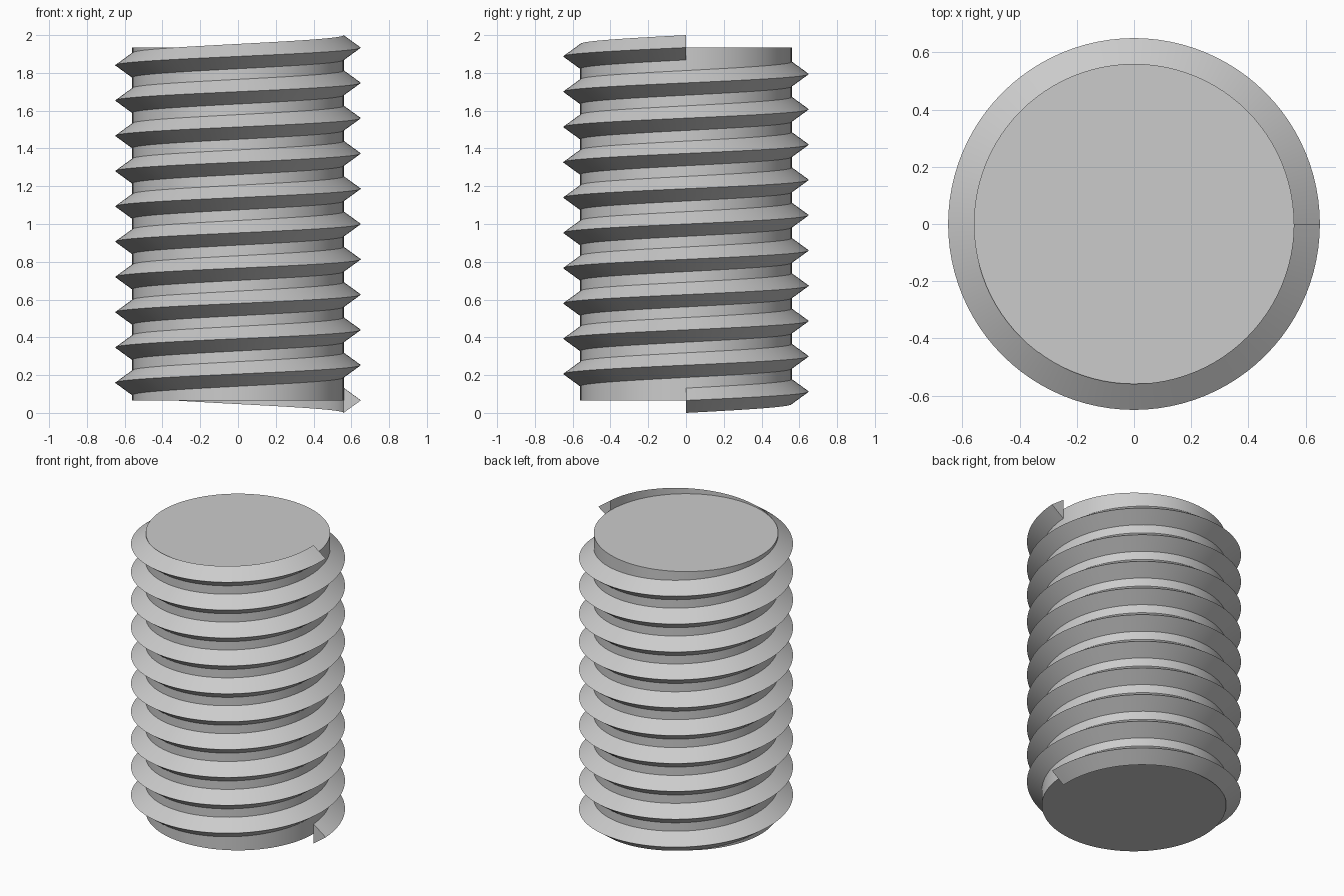
import bpy
import bmesh
from math import cos, sin, tau, radians

SEGMENTS = 96
TURNS = 10
CORE_R, CREST_R = 0.56, 0.65
HALF = 0.066                       # half the thread height at its root
BOTTOM, TOP = HALF, 2 - HALF
PITCH = (TOP - BOTTOM) / TURNS

cube = bpy.data.objects.get("Cube")
if cube:
    bpy.data.objects.remove(cube, do_unlink=True)

steel = bpy.data.materials.new("plain grey")
steel.use_nodes = True
grey = (0.6, 0.6, 0.6, 1)
steel.diffuse_color = grey
steel.node_tree.nodes["Principled BSDF"].inputs["Base Color"].default_value = grey


def finish(name, bm):
    """Turn a bmesh into a smooth, sharp-edged grey part."""
    bmesh.ops.recalc_face_normals(bm, faces=bm.faces)
    mesh = bpy.data.meshes.new(name)
    bm.to_mesh(mesh)
    bm.free()
    mesh.materials.append(steel)
    obj = bpy.data.objects.new(name, mesh)
    bpy.context.collection.objects.link(obj)
    bpy.ops.object.select_all(action='DESELECT')
    obj.select_set(True)
    bpy.context.view_layer.objects.active = obj
    bpy.ops.object.shade_smooth_by_angle(angle=radians(30))
    return obj


# Solid core with flat ends
bm = bmesh.new()
rim = [bm.verts.new((CORE_R * cos(tau * i / SEGMENTS),
                     CORE_R * sin(tau * i / SEGMENTS), BOTTOM))
       for i in range(SEGMENTS)]
base = bm.faces.new(rim)
sides = bmesh.ops.extrude_face_region(bm, geom=[base], use_keep_orig=True)
top_verts = [g for g in sides["geom"] if isinstance(g, bmesh.types.BMVert)]
bmesh.ops.translate(bm, verts=top_verts, vec=(0, 0, TOP - BOTTOM))
finish("core", bm)

# Triangular thread swept up a helix, closed at both ends
bm = bmesh.new()
profile = [(CORE_R - 0.001, -HALF), (CREST_R, 0), (CORE_R - 0.001, HALF)]
rings = []
for i in range(SEGMENTS * TURNS + 1):
    a = tau * i / SEGMENTS
    z = BOTTOM + PITCH * i / SEGMENTS
    rings.append([bm.verts.new((r * cos(a), r * sin(a), z + dz))
                  for r, dz in profile])
for low, high in zip(rings, rings[1:]):
    for j in range(3):
        k = (j + 1) % 3
        bm.faces.new((low[j], low[k], high[k], high[j]))
bm.faces.new(rings[0])
bm.faces.new(rings[-1])
finish("thread", bm)
